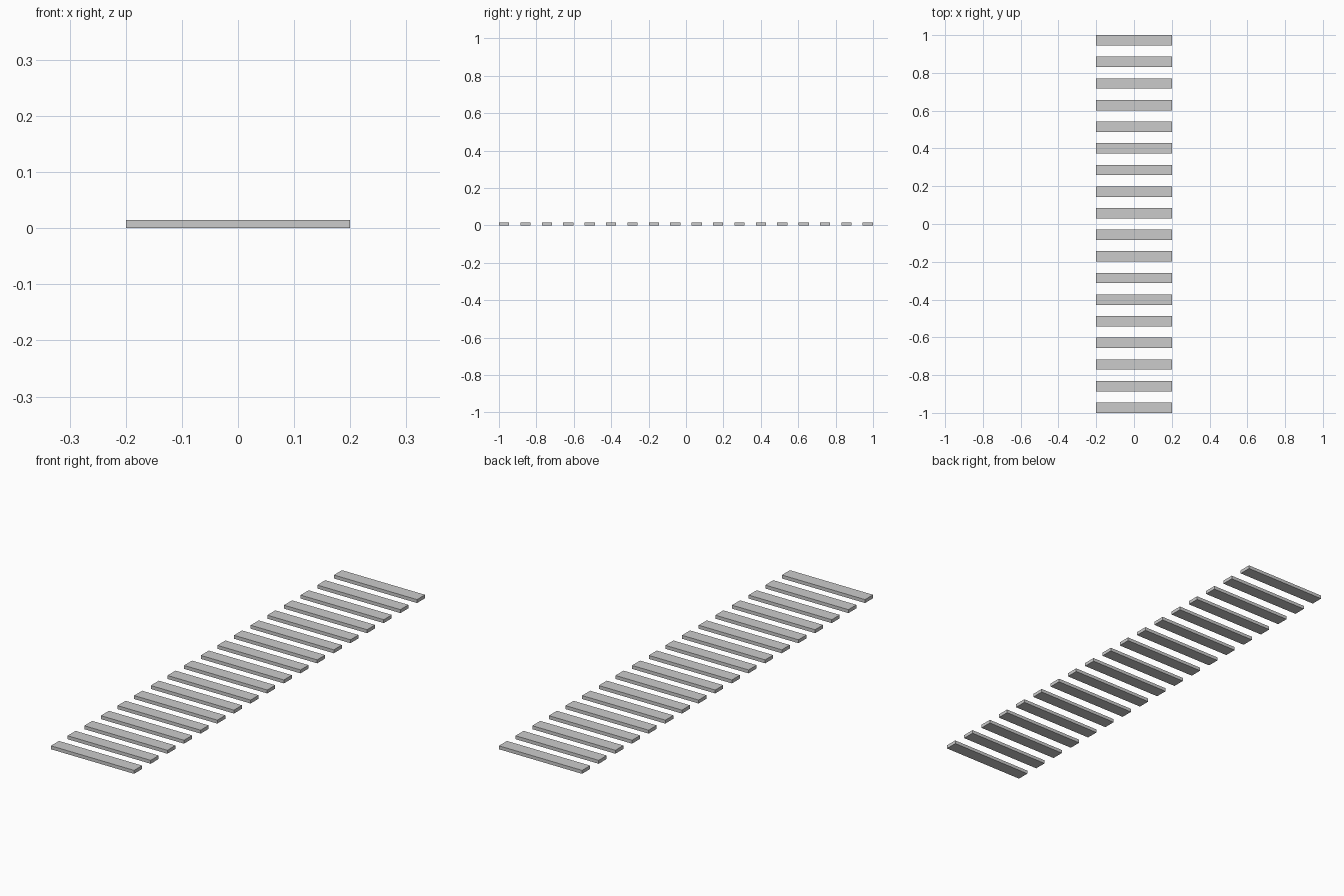
import bpy

if "Cube" in bpy.data.objects:
    bpy.data.objects.remove(bpy.data.objects["Cube"])

COUNT = 18
WIDTH, DEPTH, THICK = 0.40, 0.055, 0.015   # slat size in x, y, z
LENGTH = 2.0                               # overall run in y
PITCH = (LENGTH - DEPTH) / (COUNT - 1)


def add_box(name, size, centre):
    bpy.ops.mesh.primitive_cube_add(size=1, location=centre)
    obj = bpy.context.object
    obj.name = name
    obj.scale = size
    bpy.ops.object.transform_apply(location=False, rotation=False, scale=True)
    return obj


# Row of evenly spaced flat slats, sharing one mesh
first = add_box("slat_01", (WIDTH, DEPTH, THICK),
                (0, -LENGTH / 2 + DEPTH / 2, THICK / 2))
for i in range(1, COUNT):
    slat = bpy.data.objects.new(f"slat_{i + 1:02d}", first.data)
    slat.location = first.location
    slat.location.y += i * PITCH
    bpy.context.collection.objects.link(slat)
